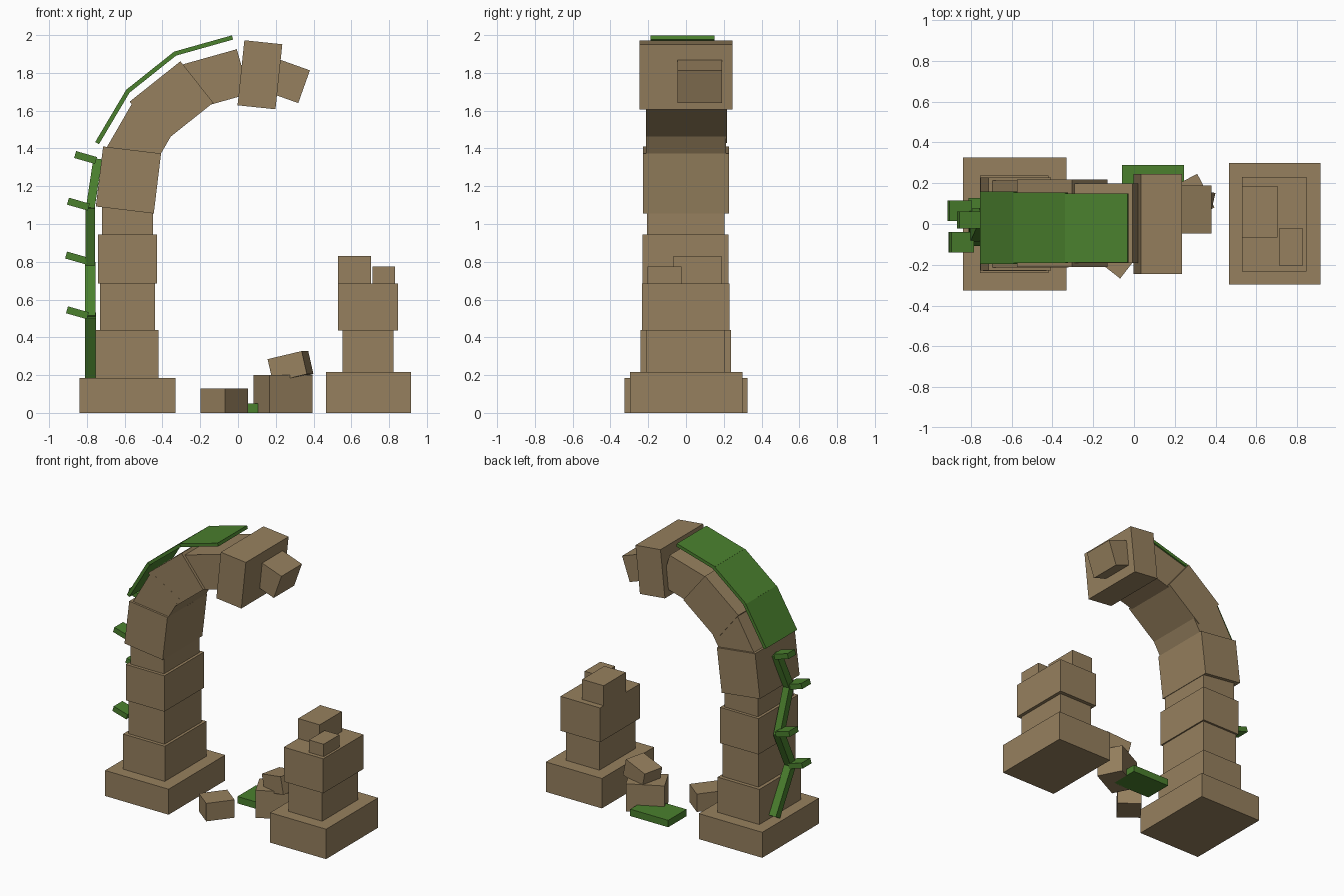
import bpy, math
from mathutils import Vector, Matrix


def material(name, rgb):
    m = bpy.data.materials.new(name)
    m.diffuse_color = (*rgb, 1)
    return m


STONE = material("sandstone", (0.305, 0.216, 0.112))
GREEN = material("ivy green", (0.069, 0.216, 0.027))


def box(name, center, size, rot=(0, 0, 0), mat=STONE):
    """Box with its size baked in; rot in degrees."""
    bpy.ops.mesh.primitive_cube_add(size=1, location=center,
                                    rotation=[math.radians(a) for a in rot])
    ob = bpy.context.object
    ob.name = name
    ob.data.transform(Matrix.Diagonal((*size, 1)))
    ob.data.materials.append(mat)
    return ob


def span(name, x, y, z):
    """Upright block given by its (min, max) on each axis."""
    lo, hi = Vector((x[0], y[0], z[0])), Vector((x[1], y[1], z[1]))
    return box(name, (lo + hi) / 2, hi - lo)


# Left pillar
span("left_base", (-0.84, -0.33), (-0.325, 0.325), (0, 0.185))
span("left_block_1", (-0.755, -0.42), (-0.24, 0.237), (0.185, 0.44))
span("left_block_2", (-0.73, -0.44), (-0.215, 0.21), (0.44, 0.685))
span("left_block_3", (-0.74, -0.43), (-0.23, 0.225), (0.685, 0.945))
span("left_block_4", (-0.72, -0.45), (-0.207, 0.203), (0.945, 1.17))

# Broken arch stones: x, z, length, depth, height, tilt upward, y
arch = [
    (-0.58, 1.233, 0.309, 0.455, 0.32, -6.9, 0),
    (-0.51, 1.461, 0.30, 0.425, 0.265, 60, 0),
    (-0.352, 1.645, 0.343, 0.43, 0.28, 38.5, 0.003),
    (-0.131, 1.763, 0.328, 0.39, 0.245, 15.7, 0.003),
    (0.116, 1.79, 0.202, 0.49, 0.346, -6, 0),
    (0.265, 1.757, 0.18, 0.235, 0.184, -19.6, 0.072),
]
for i, (x, z, l, d, h, a, y) in enumerate(arch):
    box(f"arch_stone_{i + 1}", (x, y, z), (l, d, h), (0, -a, 0))

# Right pillar stump
span("right_base", (0.465, 0.915), (-0.297, 0.30), (0, 0.217))
span("right_block_1", (0.553, 0.823), (-0.21, 0.203), (0.217, 0.435))
span("right_block_2", (0.53, 0.847), (-0.232, 0.23), (0.435, 0.685))
span("right_top_chunk", (0.53, 0.703), (-0.067, 0.187), (0.685, 0.83))
span("right_top_chip", (0.712, 0.83), (-0.203, -0.023), (0.685, 0.775))

# Fallen rubble
box("rubble_small", (-0.073, -0.14, 0.065), (0.165, 0.195, 0.13), (0, 0, -38))
box("rubble_large", (0.238, 0.105, 0.1), (0.257, 0.185, 0.2), (0, 0, 27))
box("rubble_tilted", (0.278, 0.10, 0.245), (0.19, 0.155, 0.125), (0, -13, -13))

# Fallen ivy slab
box("ground_ivy", (0.0925, 0.185, 0.025), (0.305, 0.21, 0.05), mat=GREEN)

# Ivy mat over the arch
path = [(-0.745, 1.43), (-0.583, 1.703), (-0.333, 1.902), (-0.031, 1.987)]
for i, ((x0, z0), (x1, z1)) in enumerate(zip(path, path[1:])):
    a = math.degrees(math.atan2(z1 - z0, x1 - x0))
    box(f"ivy_mat_{i + 1}", ((x0 + x1) / 2, -0.019, (z0 + z1) / 2),
        (math.hypot(x1 - x0, z1 - z0) + 0.004, 0.355 - 0.008 * i, 0.023),
        (0, -a, 0), GREEN)

# Zigzag ivy stem up the outer side
joints = [Vector(p) for p in [(-0.782, 0.10, 0.205), (-0.782, -0.08, 0.51),
                              (-0.782, 0.05, 0.78), (-0.782, -0.06, 1.085),
                              (-0.745, 0.02, 1.33)]]
for i, (p, q) in enumerate(zip(joints, joints[1:])):
    d = q - p
    ob = box(f"ivy_stem_{i + 1}", (p + q) / 2,
             (0.058 - 0.004 * i, 0.055, d.length + 0.015), mat=GREEN)
    tilt_x = math.atan2(-d.y, d.z)
    tilt_y = math.atan2(d.x, d.z)
    ob.rotation_euler = (tilt_x, tilt_y, 0)

# Leaves sticking out of the stem
leaves = [(-0.85, -0.09, 0.53), (-0.855, 0.065, 0.82),
          (-0.845, -0.09, 1.105), (-0.807, 0.02, 1.352)]
for i, c in enumerate(leaves):
    w = 0.085 if i == 3 else 0.1
    box(f"ivy_leaf_{i + 1}", c, (0.115, w, 0.038), (0, 16, 0), GREEN)
